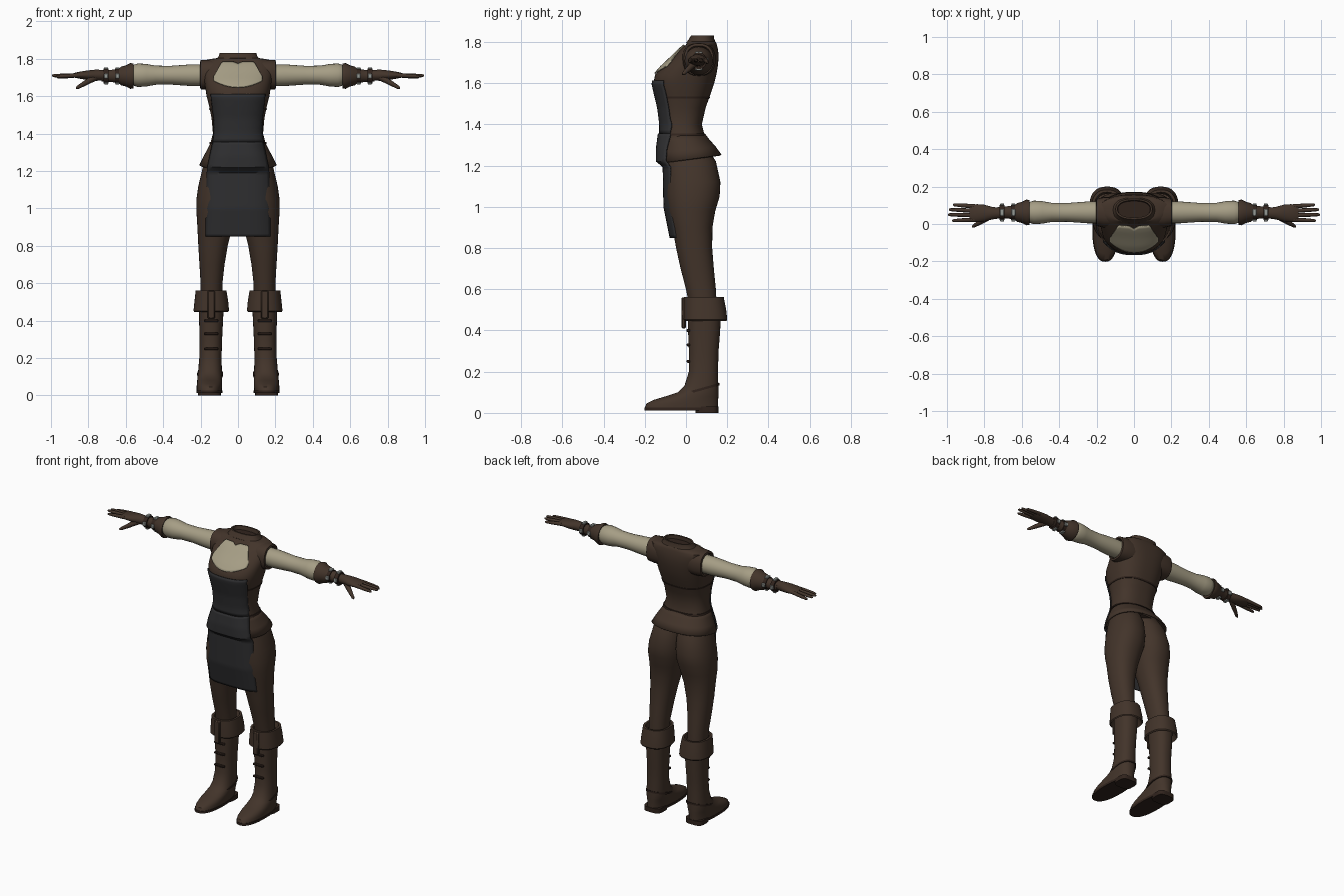
import bpy, bmesh, math
from mathutils import Vector

if "Cube" in bpy.data.objects:
    bpy.data.objects.remove(bpy.data.objects["Cube"])

def material(name, rgb):
    m = bpy.data.materials.new(name)
    m.diffuse_color = (*rgb, 1)
    m.use_nodes = True
    m.node_tree.nodes["Principled BSDF"].inputs["Base Color"].default_value = m.diffuse_color
    return m

LEATHER = material("brown leather", (0.055, 0.034, 0.023))
DARK = material("dark leather", (0.03, 0.017, 0.012))
APRON = material("charcoal cloth", (0.028, 0.028, 0.030))
CREAM = material("cream linen", (0.38, 0.34, 0.235))
METAL = material("grey metal", (0.30, 0.32, 0.30))

def finish(name, bm, mat, mirror=False, thick=0):
    bmesh.ops.recalc_face_normals(bm, faces=bm.faces)
    me = bpy.data.meshes.new(name)
    bm.to_mesh(me)
    bm.free()
    me.materials.append(mat)
    ob = bpy.data.objects.new(name, me)
    bpy.context.collection.objects.link(ob)
    if thick:
        s = ob.modifiers.new("thickness", 'SOLIDIFY')
        s.thickness, s.offset = thick, 0
    if mirror:
        ob.modifiers.new("mirror", 'MIRROR')
    return ob

def loft(name, rings, mat, mirror=False, caps=True, thick=0, n=40):
    """rings: lists of points, bridged in order"""
    bm = bmesh.new()
    vs = [[bm.verts.new(p) for p in r] for r in rings]
    for a, b in zip(vs, vs[1:]):
        for i in range(len(a)):
            j = (i + 1) % len(a)
            bm.faces.new((a[i], a[j], b[j], b[i]))
    if caps:
        bm.faces.new(vs[0])
        bm.faces.new(vs[-1])
    return finish(name, bm, mat, mirror, thick)

def unit(n, e):
    """superellipse of exponent e"""
    for i in range(n):
        a = 2 * math.pi * i / n
        c, s = math.cos(a), math.sin(a)
        yield (math.copysign(abs(c) ** (2 / e), c), math.copysign(abs(s) ** (2 / e), s))

def zring(z, x0, x1, yf, yb, e=2.2, tilt=0, n=40):
    cx, cy, rx, ry = (x0 + x1) / 2, (yf + yb) / 2, (x1 - x0) / 2, (yb - yf) / 2
    return [(cx + rx * u, cy + ry * v, z + tilt * (cy + ry * v)) for u, v in unit(n, e)]

def xring(x, y, z, ry, rz, e=2, n=24):
    return [(x, y + ry * u, z + rz * v) for u, v in unit(n, e)]

def limb(name, pts, mat, n=10):
    """tapered tube through (point, radius) pairs, mirrored"""
    d = (Vector(pts[-1][0]) - Vector(pts[0][0])).normalized()
    u = d.cross(Vector((0, 0, 1))).normalized()
    v = d.cross(u)
    loft(name, [[Vector(p) + u * r * a + v * r * b for a, b in unit(n, 2)] for p, r in pts], mat, True)

def box(name, c, size, mat):
    bm = bmesh.new()
    bmesh.ops.create_cube(bm, size=1)
    for v in bm.verts:
        v.co = Vector(c) + Vector([a * b for a, b in zip(v.co, size)])
    bmesh.ops.bevel(bm, geom=bm.edges[:], offset=min(size) * 0.25, segments=1, affect='EDGES')
    return finish(name, bm, mat, True)

def interp(table, z):
    """table rows start with z, ascending"""
    for a, b in zip(table, table[1:]):
        if z <= b[0]:
            t = max(0, (z - a[0]) / (b[0] - a[0]))
            return [p + (q - p) * t for p, q in zip(a[1:], b[1:])]
    return table[-1][1:]

# Bodice: z, half width, front y, back y
BODY = [(1.28, .16, -.115, .11), (1.34, .15, -.12, .092), (1.40, .134, -.12, .077), (1.48, .141, -.13, .095),
        (1.55, .155, -.147, .12), (1.60, .168, -.158, .137), (1.64, .174, -.15, .147),
        (1.68, .18, -.115, .154), (1.72, .187, -.072, .158), (1.76, .19, -.032, .156),
        (1.785, .185, -.002, .15), (1.798, .15, .008, .146)]
E = 2.5
def body_ring(z, grow=0, tilt=0):
    hw, yf, yb = interp(BODY, z)
    return zring(z, -hw - grow, hw + grow, yf - grow, yb + grow, E, tilt, 64)
def body_front(x, z):
    hw, yf, yb = interp(BODY, z)
    k = max(0, 1 - abs(x / hw) ** E) ** (1 / E)
    return (yf + yb) / 2 - (yb - yf) / 2 * k

loft("bodice", [body_ring(r[0]) for r in BODY] + [zring(1.803, -.115, .115, .005, .142, n=64)], LEATHER)
collar = [(1.795, .118, 0, .145), (1.815, .102, .015, .137), (1.832, .098, .025, .135),
          (1.832, .088, .035, .126), (1.806, .086, .035, .122)]
loft("collar", [zring(z, -w, w, f, b, 2.4) for z, w, f, b in collar], LEATHER, caps=False)
loft("neck_lining", [zring(z, -.092, .092, .028, .13, 2.4) for z in (1.80, 1.807)], DARK)
for nm, z, g in (("underbust_seam", 1.53, .003), ("waist_belt", 1.35, .005)):
    loft(nm, [body_ring(z - .005, 0), body_ring(z - .005, g), body_ring(z + .005, g), body_ring(z + .005, 0)],
         DARK, caps=False)

# Shoulder caps of the bodice
loft("shoulder_cap", [xring(x, .062, 1.715, ry, rz, 2.4) for x, ry, rz in
     ((.10, .08, .08), (.16, .082, .08), (.20, .072, .078), (.203, .062, .066), (.185, .055, .058))], LEATHER, True)

# Flared peplum
PEP = [(1.352, .14, -.118, .088, 0), (1.32, .156, -.122, .108, .05), (1.275, .18, -.127, .14, .1), (1.228, .202, -.13, .168, .135)]
loft("peplum", [zring(z, -w, w, f, b, 2.3, t, 56) for z, w, f, b, t in PEP], LEATHER, caps=False, thick=.01)

# Linen chest panel in the neckline
def grid(name, nu, nv, f, mat, thick):
    bm = bmesh.new()
    vs = [[bm.verts.new(f(-1 + 2 * i / nu, j / nv)) for i in range(nu + 1)] for j in range(nv + 1)]
    for j in range(nv):
        for i in range(nu):
            bm.faces.new((vs[j][i], vs[j][i + 1], vs[j + 1][i + 1], vs[j + 1][i]))
    return finish(name, bm, mat, thick=thick)

def chest(u, v):
    x = .13 * u
    top = 1.782 - max(0, abs(x) - .085) * 1.8 - .012 * max(0, 1 - abs(x) / .025)
    z0 = 1.645 + .035 * u * u
    z = z0 + (top - z0) * v
    return (x, body_front(x, z) - .006, z + .002)
grid("chest_panel", 26, 12, chest, CREAM, .006)

# Apron: upper part follows the bodice, lower part hangs over the thighs
BIB = [(1.355, .134), (1.42, .127), (1.48, .129), (1.55, .138), (1.612, .145)]
SKIRT = [(.85, .172, -.076, .03), (1.0, .17, -.106, .035), (1.2, .165, -.11, .035),
         (1.215, .163, -.143, .045), (1.28, .15, -.143, .05), (1.355, .134, -.133, .06)]
def bib(u, v):
    z = 1.355 + .257 * v
    x = interp(BIB, z)[0] * u
    x = max(-1, min(1, u)) * min(interp(BIB, z)[0], interp(BODY, z)[0] * .985)
    return (x, body_front(x, z) - .007, z)
def skirt(u, v):
    z = .85 + .505 * v
    hw, y, k = interp(SKIRT, z)
    return (hw * u, y + k * u ** 4, z)
grid("apron_bib", 30, 14, bib, APRON, .006)
grid("apron_skirt", 24, 34, skirt, APRON, .007)

# Trouser legs: z, inner x, outer x, front y, back y
LEG = [(1.31, -.01, .155, -.09, .09), (1.22, -.015, .188, -.1, .145), (1.12, -.015, .212, -.1, .167),
       (1.05, -.01, .222, -.097, .163), (.98, .005, .222, -.088, .142), (.9, .03, .217, -.066, .128),
       (.8, .055, .212, -.048, .127), (.7, .072, .206, -.026, .135), (.6, .083, .2, 0, .145), (.5, .085, .2, .02, .15)]
loft("trouser_leg", [zring(*r) for r in LEG], LEATHER, True)

# Boots
BOOT = [(.5, .075, .21, .01, .168), (.4, .08, .208, .01, .166), (.3, .085, .205, .014, .158),
        (.2, .088, .207, .014, .155), (.13, .086, .213, -.008, .157), (.1, .085, .216, -.04, .157),
        (.08, .085, .218, -.1, .157), (.062, .085, .22, -.16, .156), (.045, .085, .221, -.192, .156),
        (.025, .086, .221, -.2, .155)]
loft("boot", [zring(*r, 2.3) for r in BOOT], LEATHER, True)
loft("boot_sole", [zring(z, .084, .223, -.202, .157, 2.4) for z in (.012, .027)], DARK, True)
loft("boot_heel", [zring(z, .092, .215, .045, .157, 3.5) for z in (0, .03)], DARK, True)
loft("ankle_strap", [zring(z, .084 - g, .214 + g, -.02 - g, .158 + g, 2.3, .28) for z, g in
     ((.088, -.004), (.088, .004), (.1, .004), (.1, -.004))], DARK, True, False)
CUFF = [(.50, .08, .205, .01, .165), (.445, .055, .233, -.004, .195), (.452, .048, .238, -.012, .2), (.5, .052, .233, -.012, .195),
        (.562, .062, .226, -.01, .183), (.562, .075, .212, .004, .17), (.53, .08, .205, .01, .16)]
loft("boot_cuff", [zring(*r, 2.4) for r in CUFF], LEATHER, True, False)
box("cuff_flap", (.143, -.012, .485), (.04, .022, .15), LEATHER)
for z in (.4, .33, .25):
    box("boot_lace", (.143, .011, z), (.075, .016, .014), DARK)

# Sleeves and gloves
AY, AZ = .062, 1.712
SLEEVE = [(.17, .058), (.25, .058), (.36, .05), (.44, .051), (.49, .06), (.535, .063), (.56, .055), (.58, .04)]
loft("sleeve", [xring(x, AY, AZ, r, r) for x, r in SLEEVE], CREAM, True)
GLOVE = [(.565, .055), (.56, .066), (.575, .069), (.6, .056), (.625, .05), (.64, .036), (.70, .031), (.73, .029)]
loft("glove_cuff", [xring(x, AY, AZ - .004, r, r) for x, r in GLOVE], LEATHER, True)
for x in (.645, .705):
    loft("wrist_strap", [xring(x + d, AY, AZ - .004, r, r) for d, r in
         ((-.013, .03), (-.013, .04), (.013, .04), (.013, .03))], DARK, True)
    for dy, dz in ((-.042, 0), (.042, 0), (0, .04), (0, -.04)):
        box("wrist_buckle", (x, AY + dy, AZ - .004 + dz), (.022, .012 if dy else .036, .026 if dy else .012), METAL)
PALM = [(.72, .028, .028), (.76, .034, .03), (.80, .045, .026), (.84, .048, .02), (.87, .044, .014), (.88, .036, .01)]
loft("palm", [xring(x, AY - .004, AZ, ry, rz) for x, ry, rz in PALM], LEATHER, True)
for y0, x1, y1, z1 in ((.094, .968, .103, 1.70), (.071, .99, .077, 1.708), (.047, .995, .05, 1.71), (.023, .972, .018, 1.705)):
    p, q = Vector((.85, y0, AZ)), Vector((x1, y1, z1))
    limb("finger", [(p, .012), (p.lerp(q, .6), .0105), (p.lerp(q, .93), .008), (q, .004)], LEATHER)
p, q = Vector((.765, .045, 1.70)), Vector((.865, -.016, 1.642))
limb("thumb", [(p, .018), (p.lerp(q, .5), .014), (p.lerp(q, .92), .009), (q, .004)], LEATHER)

bpy.ops.object.select_all(action='SELECT')
bpy.context.view_layer.objects.active = bpy.context.selected_objects[0]
bpy.ops.object.shade_smooth_by_angle(angle=math.radians(40))
